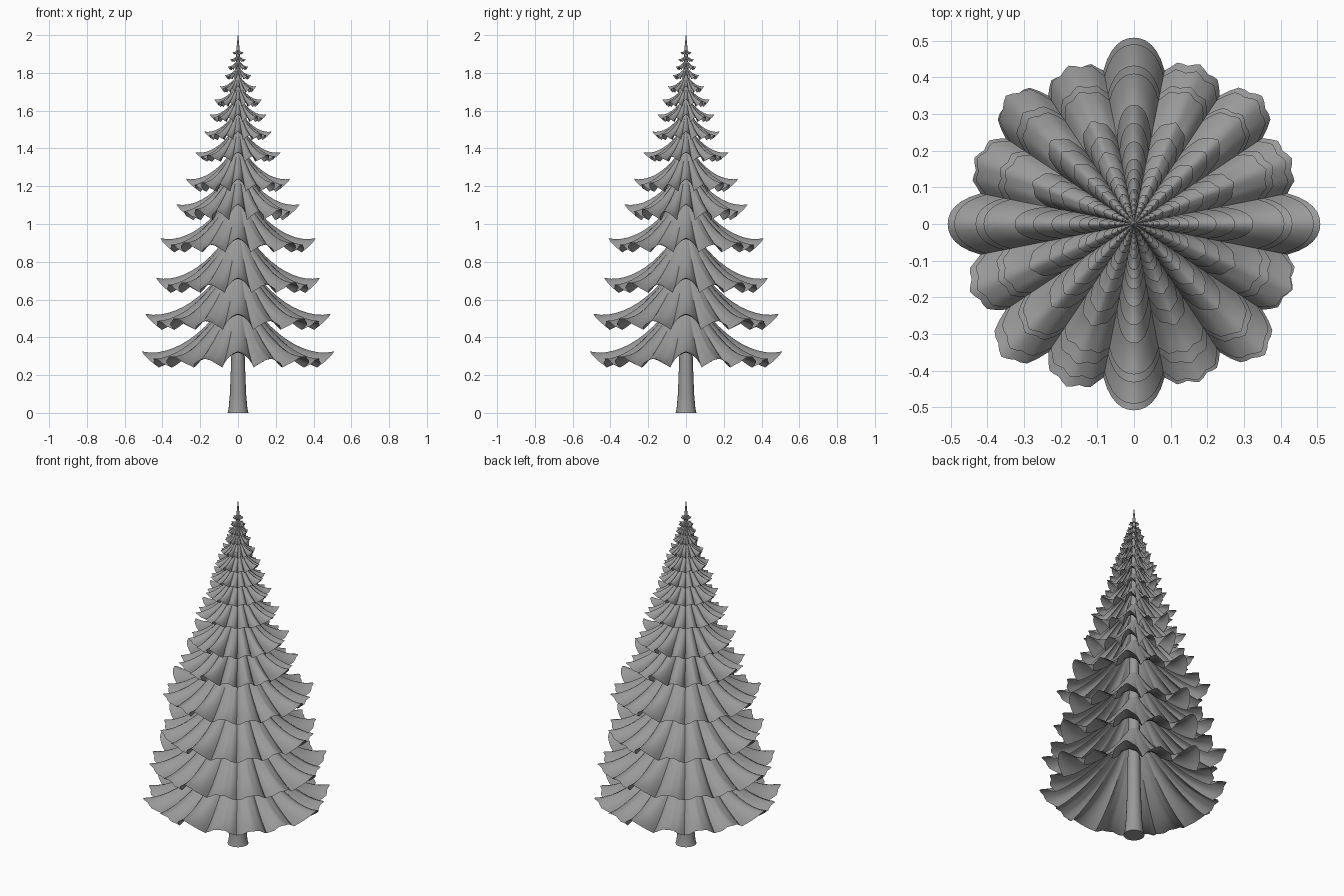
import bpy, bmesh, math, random

random.seed(4)
if "Cube" in bpy.data.objects:
    bpy.data.objects.remove(bpy.data.objects["Cube"])

grey = bpy.data.materials.new("plain grey")
grey.use_nodes = True
colour = (0.32, 0.32, 0.32, 1)
grey.diffuse_color = colour
grey.node_tree.nodes["Principled BSDF"].inputs["Base Color"].default_value = colour

PETALS = 16
STEPS = 12      # columns per petal
RINGS = 12      # rows from trunk to rim


def finish(name, bm, angle):
    """Turn a bmesh into a smooth-shaded object."""
    bmesh.ops.recalc_face_normals(bm, faces=bm.faces)
    mesh = bpy.data.meshes.new(name)
    bm.to_mesh(mesh)
    bm.free()
    mesh.materials.append(grey)
    obj = bpy.data.objects.new(name, mesh)
    bpy.context.collection.objects.link(obj)
    bpy.ops.object.select_all(action='DESELECT')
    obj.select_set(True)
    bpy.context.view_layer.objects.active = obj
    bpy.ops.object.shade_smooth_by_angle(angle=math.radians(angle))
    return obj


def bridge(bm, rows):
    """Join closed rows of vertices with quads."""
    for a, b in zip(rows, rows[1:]):
        n = len(a)
        for i in range(n):
            j = (i + 1) % n
            bm.faces.new((a[i], a[j], b[j], b[i]))


def branch_tier(name, radius, tip, low):
    """Bell-shaped skirt whose rim is cut into arched petals."""
    bm = bmesh.new()
    droop = tip - low
    valley = 0.84 if radius > 0.35 else 0.74
    # Long petals on the axes and diagonals, shorter ones between
    reach, sag = [], []
    for k in range(PETALS):
        if k % 4 == 0:
            reach.append(1.0)
            sag.append(0.0)
        else:
            reach.append((0.98 if k % 2 == 0 else 0.92) + random.uniform(-0.025, 0.025))
            sag.append(droop * (0.3 if k % 2 == 0 else 0.45))
    columns = PETALS * STEPS
    inner = 0.004 / radius
    rows = []
    for ring in range(RINGS + 1):
        s = inner + (1 - inner) * ring / RINGS
        row = []
        for c in range(columns):
            angle = 2 * math.pi * c / columns
            k = round(c / STEPS) % PETALS
            u = abs(c / STEPS - round(c / STEPS)) * 2
            rim = valley + (reach[k] - valley) * (1 - u ** 2.2)
            if k % 4:
                rim += 0.012 * math.cos(angle * PETALS * 3)
            r = radius * s * (1 + (rim - 1) * s)
            height = 0.72 * (1 - s) ** 2.4 + 0.05 * (s ** 8 - s ** 3)
            hang = sag[k] + (droop - sag[k]) * u ** 1.6
            z = tip + radius * height - hang * s ** 3
            row.append(bm.verts.new((r * math.cos(angle), r * math.sin(angle), z)))
        rows.append(row)
    bridge(bm, rows)
    return finish(name, bm, 50)


# Trunk with a flared foot, tapering into the spire
bm = bmesh.new()
profile = [(0.056, 0), (0.05, 0.02), (0.043, 0.1), (0.036, 0.28),
           (0.026, 1.0), (0.012, 1.7), (0.009, 1.92), (0.001, 2.0)]
sides = 20
rows = [[bm.verts.new((r * math.cos(2 * math.pi * i / sides),
                       r * math.sin(2 * math.pi * i / sides), z))
         for i in range(sides)] for r, z in profile]
bridge(bm, rows)
bm.faces.new(rows[0])
bm.faces.new(rows[-1])
finish("trunk", bm, 40)

# Tiers of branches: radius, tip height, lowest rim height
tiers = [(0.508, 0.325, 0.24), (0.49, 0.525, 0.44), (0.432, 0.715, 0.635),
         (0.41, 0.925, 0.85), (0.325, 1.105, 1.02), (0.275, 1.24, 1.17),
         (0.225, 1.38, 1.33), (0.178, 1.49, 1.445), (0.15, 1.58, 1.54),
         (0.125, 1.66, 1.62), (0.095, 1.73, 1.695), (0.07, 1.79, 1.765),
         (0.055, 1.835, 1.815), (0.04, 1.873, 1.858), (0.028, 1.91, 1.898)]
for n, tier in enumerate(tiers, 1):
    branch_tier("branch_tier_%d" % n, *tier)
